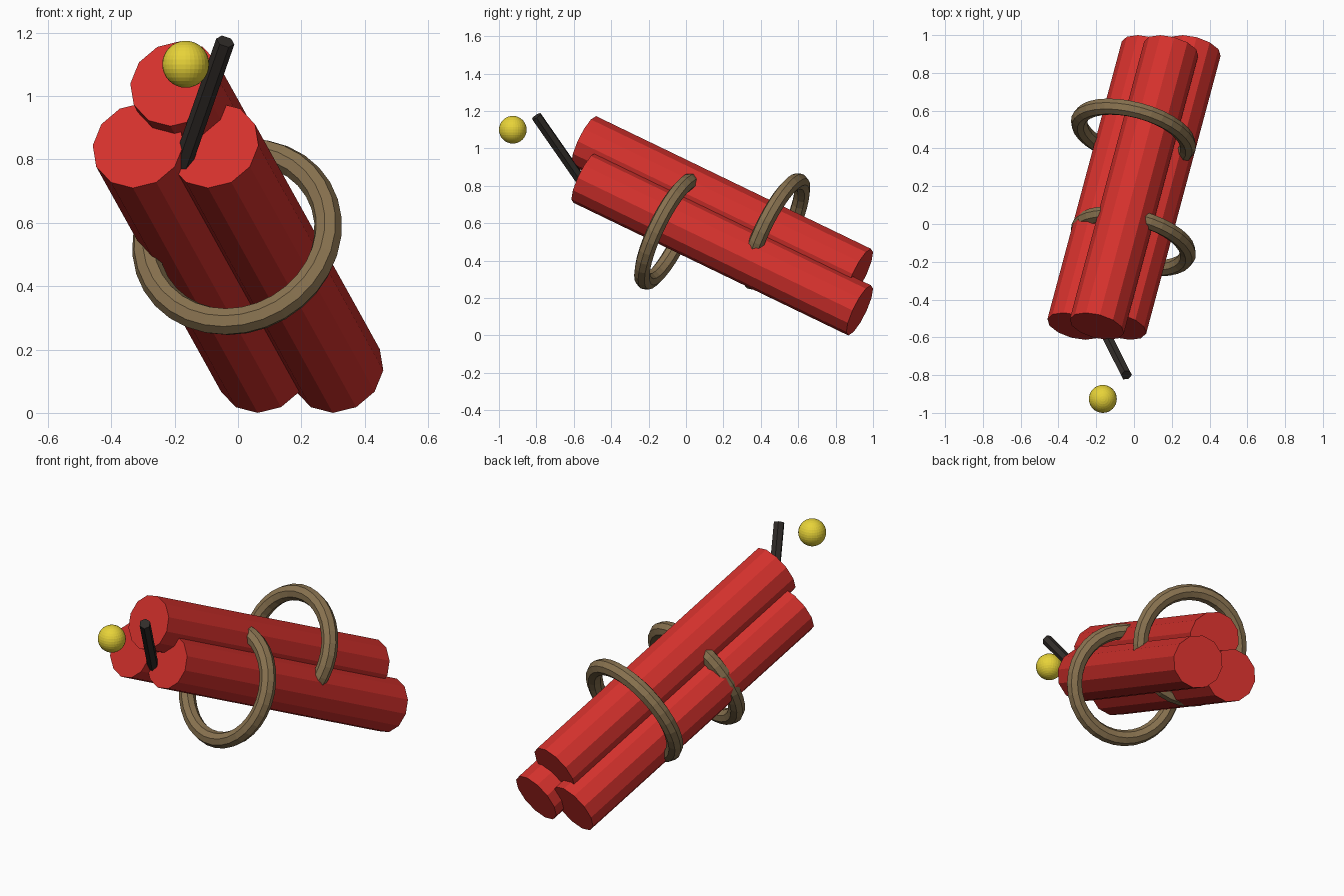
import bpy
from math import radians
from mathutils import Vector

if "Cube" in bpy.data.objects:
    bpy.data.objects.remove(bpy.data.objects["Cube"])


def material(name, rgb):
    m = bpy.data.materials.new(name)
    m.diffuse_color = (*rgb, 1)
    m.use_nodes = True
    m.node_tree.nodes["Principled BSDF"].inputs["Base Color"].default_value = m.diffuse_color
    return m


red = material("red_paper", (0.65, 0.03, 0.025))
tan = material("rope_tan", (0.25, 0.17, 0.08))
black = material("fuse_black", (0.03, 0.025, 0.022))
yellow = material("spark_yellow", (0.8, 0.65, 0.04))

# Bundle tilt: nose raised 25 degrees, turned 15 degrees
TILT = (radians(-115), 0, radians(-15))


def finish(name, mat):
    ob = bpy.context.object
    ob.name = name
    ob.data.materials.append(mat)
    return ob


# Three sticks stacked in a triangle
for name, x, z in (("stick_left", -0.1185, 0.489),
                   ("stick_right", 0.1185, 0.489),
                   ("stick_top", 0, 0.684)):
    bpy.ops.mesh.primitive_cylinder_add(vertices=12, radius=0.148, depth=1.679,
                                        location=(x, 0.1935, z), rotation=TILT)
    finish(name, red)

# Two rope loops around the bundle
for name, y in (("rope_front", -0.0915), ("rope_back", 0.4785)):
    bpy.ops.mesh.primitive_torus_add(major_segments=32, minor_segments=8,
                                     major_radius=0.296, minor_radius=0.0444,
                                     location=(-0.003, y, 0.556), rotation=TILT)
    finish(name, tan)

# Fuse leaning out of the front end
tip, base = Vector((-0.04, -0.80, 1.172)), Vector((-0.177, -0.527, 0.78))
bpy.ops.mesh.primitive_cylinder_add(vertices=6, radius=0.03, depth=(tip - base).length,
                                    location=(tip + base) / 2,
                                    rotation=(tip - base).to_track_quat('Z', 'Y').to_euler())
finish("fuse", black)

# Spark floating ahead of the fuse
bpy.ops.mesh.primitive_uv_sphere_add(segments=32, ring_count=16, radius=0.074,
                                     location=(-0.165, -0.926, 1.10))
finish("spark", yellow)
